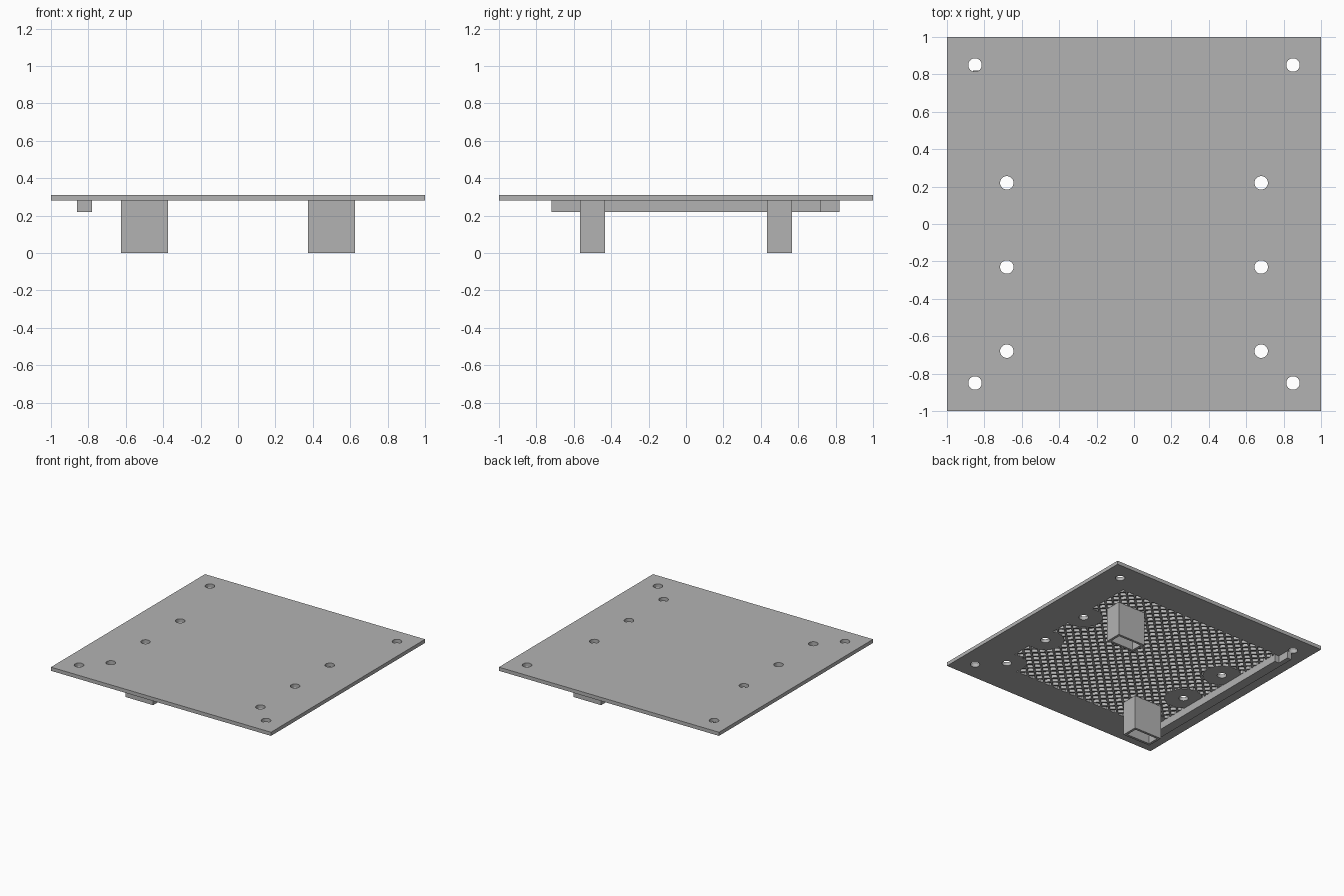
import bpy, bmesh
from math import radians
from mathutils import Matrix, Vector

if "Cube" in bpy.data.objects:
    bpy.data.objects.remove(bpy.data.objects["Cube"], do_unlink=True)

grey = bpy.data.materials.new("mid_grey")
grey.use_nodes = True
colour = (0.45, 0.45, 0.45, 1)
grey.diffuse_color = colour
grey.node_tree.nodes["Principled BSDF"].inputs["Base Color"].default_value = colour


def finish(name, bm):
    mesh = bpy.data.meshes.new(name)
    bm.to_mesh(mesh)
    bm.free()
    mesh.materials.append(grey)
    ob = bpy.data.objects.new(name, mesh)
    bpy.context.collection.objects.link(ob)
    return ob


def add_box(bm, lo, hi, turn=0):
    lo, hi = Vector(lo), Vector(hi)
    m = (Matrix.Translation((lo + hi) / 2) @ Matrix.Rotation(radians(turn), 4, "Z")
         @ Matrix.Diagonal((*(hi - lo), 1)))
    bmesh.ops.create_cube(bm, size=1, matrix=m)


def box(name, lo, hi):
    bm = bmesh.new()
    add_box(bm, lo, hi)
    return finish(name, bm)


def cylinders(name, spots, radius, lo, hi):
    bm = bmesh.new()
    for x, y in spots:
        bmesh.ops.create_cone(bm, cap_ends=True, segments=32, radius1=radius,
                              radius2=radius, depth=hi - lo,
                              matrix=Matrix.Translation((x, y, (lo + hi) / 2)))
    return finish(name, bm)


def cut(ob, cutter, operation="DIFFERENCE"):
    cutter.hide_render = True
    mod = ob.modifiers.new("cut", "BOOLEAN")
    mod.operation = operation
    mod.solver = "EXACT"
    mod.object = cutter
    bpy.context.view_layer.objects.active = ob
    bpy.ops.object.modifier_apply(modifier=mod.name)
    bpy.data.objects.remove(cutter, do_unlink=True)


UNDER, TOP = 0.28, 0.31
FLOOR = 0.302          # pocket ceiling inside the plate
boss_spots = [(sx * 0.68, y) for sx in (-1, 1) for y in (-0.68, -0.23, 0.22)]
corner_spots = [(sx * 0.85, sy * 0.85) for sx in (-1, 1) for sy in (-1, 1)]

# Plate
plate = box("plate", (-1, -1, UNDER), (1, 1, TOP))

# Diagonal lattice of pockets in the underside, solid around the inner holes
pitch, side = 0.08, 0.043
bm = bmesh.new()
for i in range(-11, 12):
    for j in range(-11, 12):
        for shift in (0, pitch / 2):
            x, y = i * pitch + shift, j * pitch + shift
            if -0.82 < x < 0.76 and abs(y) < 0.77:
                add_box(bm, (x - side / 2, y - side / 2, 0.2),
                        (x + side / 2, y + side / 2, FLOOR), 45)
pockets = finish("pocket_cutter", bm)
cut(pockets, box("pocket_area", (-0.78, -0.73, 0.1), (0.72, 0.73, 0.4)), "INTERSECT")
cut(pockets, cylinders("boss_keepout", boss_spots, 0.143, 0.1, 0.4))
cut(plate, pockets)

# Screw holes
cut(plate, cylinders("hole_cutter", boss_spots + corner_spots, 0.036, 0.1, 0.5))

# Two hollow legs on opposite corners
for name, s in (("front_leg", -0.5), ("back_leg", 0.5)):
    hx, hy, wall = 0.126, 0.068, 0.02
    leg = box(name, (s - hx, s - hy, 0), (s + hx, s + hy, UNDER))
    cut(leg, box("leg_cutter", (s - hx + wall, s - hy + wall, -0.1),
                 (s + hx - wall, s + hy - wall, UNDER - 0.01)))

# Side rail under the plate with a narrower tail at the back
box("side_rail", (-0.86, -0.72, 0.22), (-0.78, 0.72, UNDER))
box("side_rail_tail", (-0.86, 0.72, 0.22), (-0.82, 0.82, UNDER))
